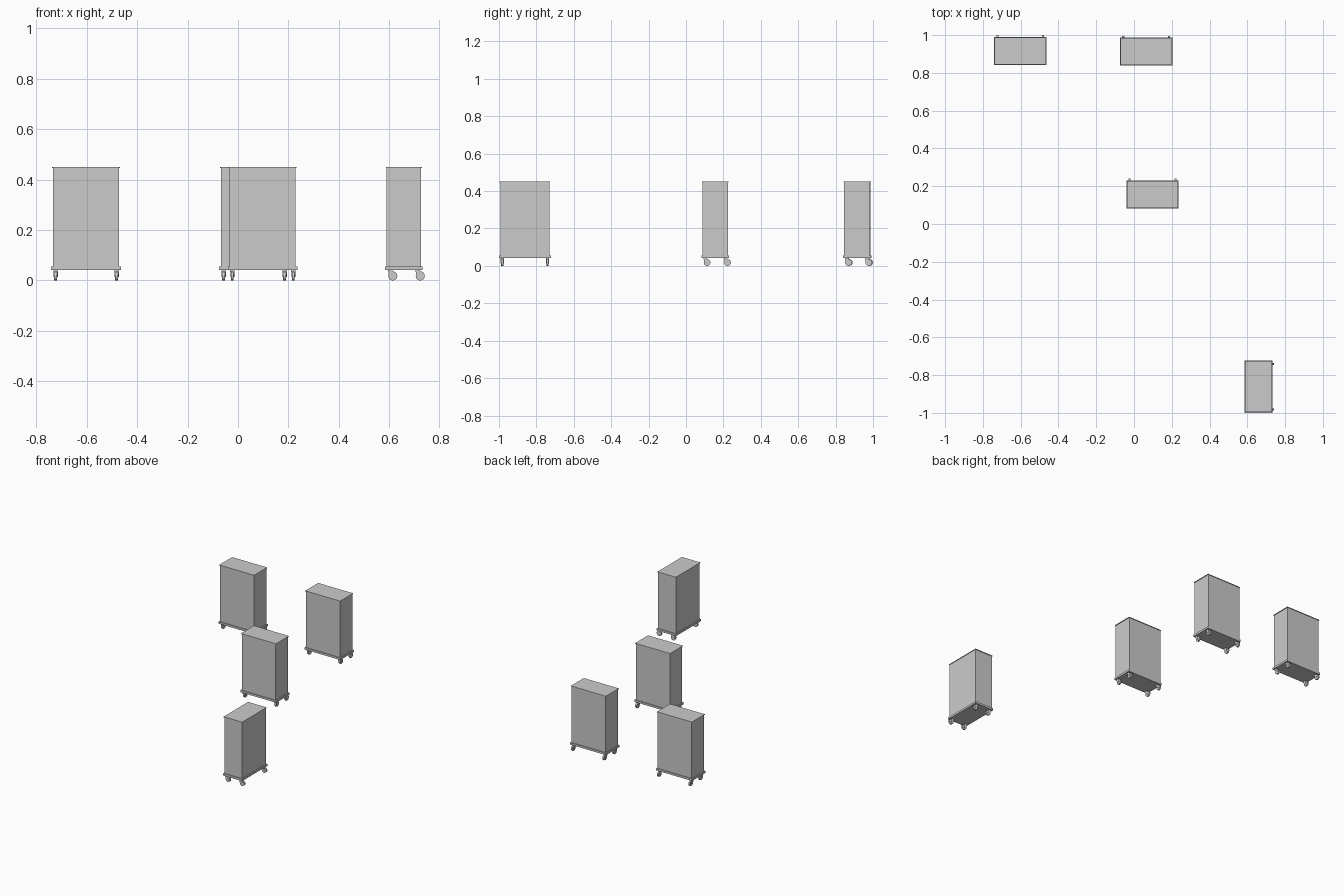
import bpy, bmesh, math
from mathutils import Matrix, Vector

if "Cube" in bpy.data.objects:
    bpy.data.objects.remove(bpy.data.objects["Cube"])


def mesh_from(bm, name):
    bmesh.ops.recalc_face_normals(bm, faces=bm.faces)
    me = bpy.data.meshes.new(name)
    bm.to_mesh(me)
    bm.free()
    return me


def box(name, w, d, z0, z1):
    bm = bmesh.new()
    bmesh.ops.create_cube(bm, size=1, matrix=Matrix.Translation((0, 0, (z0 + z1) / 2))
                          @ Matrix.Diagonal((w, d, z1 - z0, 1)))
    return mesh_from(bm, name)


def wheel():
    bm = bmesh.new()
    bmesh.ops.create_cone(bm, cap_ends=True, segments=24, radius1=0.018, radius2=0.018, depth=0.011,
                          matrix=Matrix.Rotation(math.pi / 2, 4, 'Y'))
    for f in bm.faces:
        f.smooth = len(f.verts) == 4
    for e in bm.edges:
        e.smooth = all(f.smooth for f in e.link_faces)
    return mesh_from(bm, "caster_wheel")


def fork():
    # side profile (y, z) from the mounting plate down to the axle
    pts = [(-0.009, 0.041), (0.009, 0.041), (0.016, 0.022), (0.013, 0.014), (0.007, 0.015), (-0.006, 0.027)]
    bm = bmesh.new()
    for x0, x1 in ((-0.0085, -0.006), (0.006, 0.0085)):
        f = bm.faces.new([bm.verts.new((x0, y, z)) for y, z in pts])
        r = bmesh.ops.extrude_face_region(bm, geom=[f])
        bmesh.ops.translate(bm, vec=(x1 - x0, 0, 0),
                            verts=[v for v in r["geom"] if isinstance(v, bmesh.types.BMVert)])
    # bridge above the wheel
    bmesh.ops.create_cube(bm, size=1, matrix=Matrix.Translation((0, 0, 0.0375))
                          @ Matrix.Diagonal((0.017, 0.018, 0.007, 1)))
    return mesh_from(bm, "caster_fork")


# shared part meshes
body = box("cabinet_body", 0.262, 0.137, 0.054, 0.447)
lid = box("cabinet_lid", 0.270, 0.143, 0.446, 0.450)
base = box("cabinet_base", 0.277, 0.148, 0.041, 0.055)
wheel_mesh, fork_mesh = wheel(), fork()


def place(name, me, m):
    ob = bpy.data.objects.new(name, me)
    bpy.context.collection.objects.link(ob)
    ob.matrix_world = m


# four rolling cabinets: x, y, turn
cabinets = [(-0.6025, 0.917, 0), (0.064, 0.9125, 0), (0.098, 0.157, 0), (0.658, -0.8615, -90)]
for i, (x, y, turn) in enumerate(cabinets, 1):
    m = Matrix.Translation((x, y, 0)) @ Matrix.Rotation(math.radians(turn), 4, 'Z')
    for me in (body, lid, base):
        place(f"{me.name}_{i}", me, m)
    # trailing casters at the corners
    for sx in (-1, 1):
        for sy in (-1, 1):
            c = Vector((0.121 * sx, 0.0545 * sy, 0))
            place(f"caster_fork_{i}", fork_mesh, m @ Matrix.Translation(c))
            place(f"caster_wheel_{i}", wheel_mesh, m @ Matrix.Translation(c + Vector((0, 0.0105, 0.018))))
